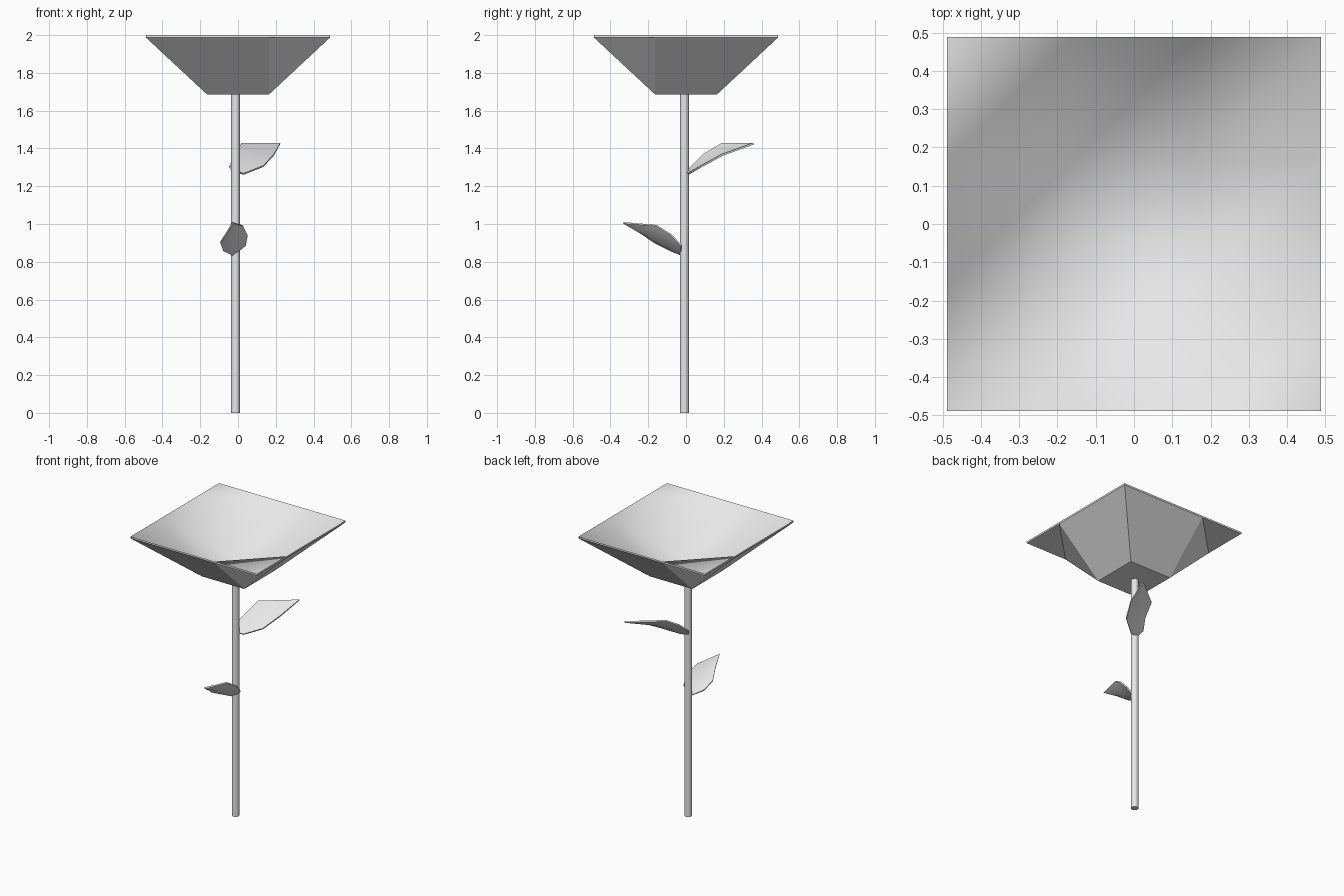
import bpy
import bmesh
from mathutils import Vector

if "Cube" in bpy.data.objects:
    bpy.data.objects.remove(bpy.data.objects["Cube"], do_unlink=True)

# One plain material
grey = bpy.data.materials.new("light_grey")
grey.use_nodes = True
colour = (0.8, 0.8, 0.8, 1.0)
grey.diffuse_color = colour
grey.node_tree.nodes["Principled BSDF"].inputs["Base Color"].default_value = colour


def finish(name, bm):
    mesh = bpy.data.meshes.new(name)
    bm.to_mesh(mesh)
    bm.free()
    mesh.materials.append(grey)
    obj = bpy.data.objects.new(name, mesh)
    bpy.context.collection.objects.link(obj)
    return obj


def build_bloom():
    """Square sheet of three by three cells with its middle cell pushed down."""
    thickness = 0.012
    steps = (-0.488, -0.163, 0.163, 0.488)
    bm = bmesh.new()

    def sheet(drop):
        rows = []
        for j, y in enumerate(steps):
            rows.append([bm.verts.new((x, y, (1.697 if i in (1, 2) and j in (1, 2) else 2.0) - drop))
                         for i, x in enumerate(steps)])
        return rows

    inner, outer = sheet(0), sheet(thickness)
    for rows, inside in ((inner, True), (outer, False)):
        for j in range(3):
            for i in range(3):
                a, b = rows[j][i], rows[j][i + 1]
                c, d = rows[j + 1][i + 1], rows[j + 1][i]
                # all cells share the same diagonal direction
                for tri in ((a, b, c), (a, c, d)):
                    face = bm.faces.new(tri if inside else tri[::-1])
                    face.smooth = inside

    # Rim strip joining the two sheets
    def border(rows):
        return (rows[0][:3] + [rows[j][3] for j in range(3)]
                + rows[3][:0:-1] + [rows[j][0] for j in range(3, 0, -1)])

    top, low = border(inner), border(outer)
    for k in range(len(top)):
        n = (k + 1) % len(top)
        bm.faces.new((low[k], low[n], top[n], top[k]))

    # Keep the rim crisp
    for edge in bm.edges:
        kinds = {f.smooth for f in edge.link_faces}
        edge.smooth = kinds == {True}
    return finish("bloom", bm)


def build_stem():
    bm = bmesh.new()
    height = 1.69
    bmesh.ops.create_cone(bm, cap_ends=True, segments=16, radius1=0.024,
                          radius2=0.024, depth=height)
    bmesh.ops.translate(bm, verts=bm.verts, vec=Vector((-0.013, -0.008, height / 2)))
    for face in bm.faces:
        face.smooth = len(face.verts) == 4
    for edge in bm.edges:
        edge.smooth = all(f.smooth for f in edge.link_faces)
    return finish("stem", bm)


def build_leaf(name, base, tip, left, right, middle):
    """Cupped blade: edge points run from base to tip, with a sunken midrib."""
    bm = bmesh.new()
    b, t = bm.verts.new(base), bm.verts.new(tip)
    l, r, m = ([bm.verts.new(p) for p in pts] for pts in (left, right, middle))
    for verts in ((b, r[0], m[0]), (b, m[0], l[0]),
                  (r[0], r[1], m[0]), (l[0], m[0], l[1]),
                  (r[1], r[2], m[1], m[0]), (m[0], m[1], l[2], l[1]),
                  (r[2], t, m[1]), (m[1], t, l[2])):
        bm.faces.new(verts).smooth = True
    obj = finish(name, bm)
    thick = obj.modifiers.new("thickness", "SOLIDIFY")
    thick.thickness = 0.01
    thick.offset = -1
    bpy.ops.object.select_all(action="DESELECT")
    bpy.context.view_layer.objects.active = obj
    obj.select_set(True)
    bpy.ops.object.modifier_apply(modifier=thick.name)
    bpy.ops.object.shade_smooth_by_angle(angle=0.9)
    return obj


build_bloom()
build_stem()
build_leaf("upper_leaf", (-0.02, 0, 1.275), (0.225, 0.355, 1.43),
           left=((-0.045, 0.03, 1.31), (-0.01, 0.09, 1.37), (0.02, 0.19, 1.43)),
           right=((0.035, 0.01, 1.27), (0.135, 0.08, 1.31), (0.19, 0.19, 1.37)),
           middle=((0.04, 0.08, 1.325), (0.1, 0.18, 1.375)))
build_leaf("lower_leaf", (-0.03, -0.02, 0.84), (-0.03, -0.33, 1.01),
           left=((0.035, -0.025, 0.89), (0.045, -0.075, 0.945), (0.02, -0.155, 0.995)),
           right=((-0.08, -0.08, 0.865), (-0.095, -0.16, 0.905), (-0.06, -0.24, 0.96)),
           middle=((-0.03, -0.1, 0.89), (-0.03, -0.19, 0.945)))
